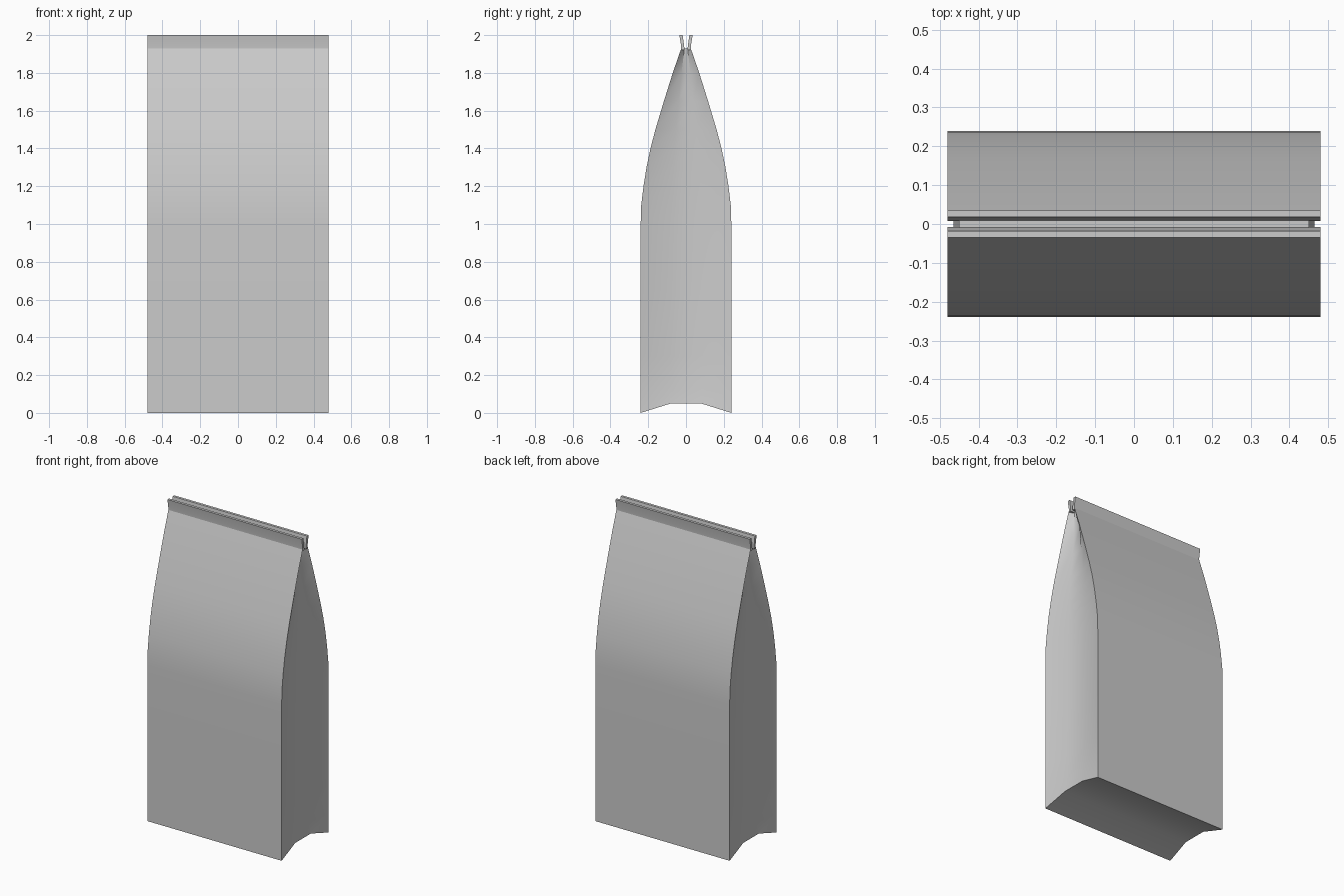
import bpy, bmesh

if "Cube" in bpy.data.objects:
    bpy.data.objects.remove(bpy.data.objects["Cube"])

HALF_W = 0.48
# bag levels: height, half depth, side gusset inset
LEVELS = [(0.0, .24, .015), (0.12, .24, .028), (0.3, .24, .036), (0.65, .24, .04), (1.0, .24, .04),
          (1.1, .237, .04), (1.2, .225, .04), (1.3, .209, .04), (1.4, .188, .04),
          (1.5, .162, .04), (1.65, .117, .04), (1.8, .070, .04), (1.93, .025, .03)]


def finish(name, bm, angle):
    bmesh.ops.recalc_face_normals(bm, faces=bm.faces)
    mesh = bpy.data.meshes.new(name)
    bm.to_mesh(mesh)
    bm.free()
    obj = bpy.data.objects.new(name, mesh)
    bpy.context.collection.objects.link(obj)
    bpy.ops.object.select_all(action='DESELECT')
    obj.select_set(True)
    bpy.context.view_layer.objects.active = obj
    bpy.ops.object.shade_smooth_by_angle(angle=angle)


# Bag body: lofted rings with folded-in sides and an arched base
bm = bmesh.new()
rings = []
for z, h, d in LEVELS:
    w = HALF_W
    pts = [(w, -h), (w - d, -h / 3), (w - d, h / 3), (w, h),
           (-w, h), (-w + d, h / 3), (-w + d, -h / 3), (-w, -h)]
    lift = 0.05 if z == 0 else 0
    rings.append([bm.verts.new((x, y, z + (lift if abs(y) < h * .9 else 0)))
                  for x, y in pts])
for a, b in zip(rings, rings[1:]):
    for i in range(8):
        j = (i + 1) % 8
        bm.faces.new((a[i], a[j], b[j], b[i]))
for ring in (rings[0], rings[-1]):
    for i in range(3):
        bm.faces.new((ring[i], ring[i + 1], ring[6 - i], ring[7 - i]))
finish("bag_body", bm, 0.6)

# Two flared lips at the open top
for name, s in (("front_lip", -1), ("back_lip", 1)):
    bm = bmesh.new()
    profile = [(.025, 1.92), (.026, 1.945), (.035, 2.0), (.018, 2.0), (.010, 1.945), (.008, 1.92)]
    ends = [[bm.verts.new((x, s * y, z)) for y, z in profile] for x in (-HALF_W, HALF_W)]
    n = len(profile)
    for i in range(n):
        j = (i + 1) % n
        bm.faces.new((ends[0][i], ends[0][j], ends[1][j], ends[1][i]))
    for end in ends:
        bm.faces.new(end)
    finish(name, bm, 0.5)
